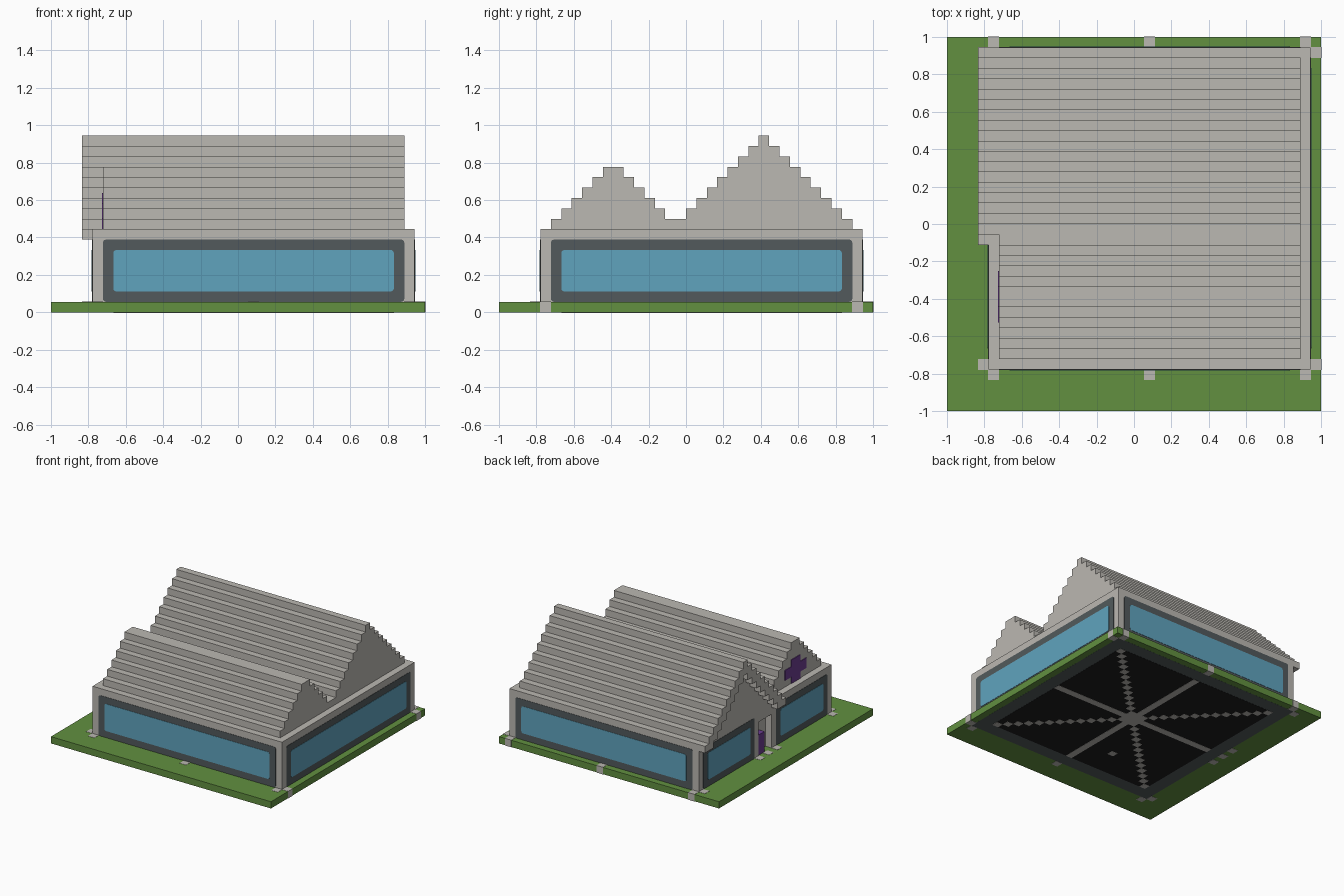
import bpy
import bmesh
import math
from mathutils import Matrix, Vector

U = 1 / 18  # one block of the grid

cube = bpy.data.objects.get("Cube")
if cube:
    bpy.data.objects.remove(cube, do_unlink=True)


def material(name, r, g, b):
    m = bpy.data.materials.new(name)
    m.use_nodes = True
    m.diffuse_color = (r, g, b, 1)
    m.node_tree.nodes["Principled BSDF"].inputs["Base Color"].default_value = (r, g, b, 1)
    return m


STONE = material("pale stone", 0.497, 0.479, 0.445)
GRASS = material("grass green", 0.122, 0.279, 0.051)
FRAME = material("dark frame", 0.084, 0.102, 0.107)
GLASS = material("blue glass", 0.117, 0.371, 0.515)
PURPLE = material("purple", 0.15, 0.045, 0.28)
BLACK = material("black base", 0.012, 0.012, 0.012)


def finish(name, bm, mat):
    bmesh.ops.recalc_face_normals(bm, faces=bm.faces)
    bmesh.ops.scale(bm, vec=(U, U, U), verts=bm.verts)
    mesh = bpy.data.meshes.new(name)
    bm.to_mesh(mesh)
    bm.free()
    mesh.materials.append(mat)
    ob = bpy.data.objects.new(name, mesh)
    bpy.context.collection.objects.link(ob)
    return ob


def boxes(name, spans, mat):
    """Each span is an (x, y, z) triple of (low, high) pairs, in blocks."""
    bm = bmesh.new()
    for span in spans:
        lo, hi = Vector([s[0] for s in span]), Vector([s[1] for s in span])
        bmesh.ops.create_cube(bm, size=1, matrix=Matrix.Translation((lo + hi) / 2)
                              @ Matrix.Diagonal((*(hi - lo), 1)))
    return finish(name, bm, mat)


def prism(name, profile, x0, x1, mat):
    """Extrude a (y, z) profile along x."""
    bm = bmesh.new()
    face = bm.faces.new([bm.verts.new((x0, y, z)) for y, z in profile])
    ext = bmesh.ops.extrude_face_region(bm, geom=[face])
    verts = [v for v in ext["geom"] if isinstance(v, bmesh.types.BMVert)]
    bmesh.ops.translate(bm, vec=(x1 - x0, 0, 0), verts=verts)
    return finish(name, bm, mat)


def steps(a, b, z, n):
    """Stepped gable outline from a to b, rising n blocks from z."""
    up = [p for k in range(n) for p in ((a + k, z + k), (a + k, z + k + 1))]
    return up + [(a + b - y, h) for y, h in reversed(up)]


def rounded(a, b, z0, z1, r):
    """Rounded rectangle outline."""
    pts = []
    for i, (cx, cz) in enumerate([(b - r, z1 - r), (a + r, z1 - r), (a + r, z0 + r), (b - r, z0 + r)]):
        for j in range(4):
            t = math.radians(90 * i + 30 * j)
            pts.append((cx + r * math.cos(t), cz + r * math.sin(t)))
    return pts


def window(side, a, b, wall, turn=0):
    """Frame and glass plates; turned to face along y when asked."""
    out = 1 if wall > 0 else -1
    for part, inset, depth, mat in (("frame", 0, 0.04, FRAME), ("glass", 1, 0.08, GLASS)):
        outline = rounded(a + inset, b - inset, 1 + inset, 7 - inset, 0.3)
        ob = prism(f"{side}_window_{part}", outline, wall - 0.04 * out, wall + depth * out, mat)
        if turn:
            # swap the x and y axes
            ob.data.transform(Matrix(((0, 1, 0, 0), (1, 0, 0, 0), (0, 0, 1, 0), (0, 0, 0, 1))))
            ob.data.flip_normals()


# Ground and the stone blocks set into it
boxes("grass_base", [((-18, 18), (-18, 18), (0, 1))], GRASS)
feet = [(x, y) for x in (-14, 1, 16) for y in (-15, 17)]
feet += [(x, y) for x in (-15, 17) for y in (-14, 16)]
feet += [(-15, y) for y in (-1, 1, 3)]
e = 0.03
boxes("footing_stones", [((x - e, x + 1 + e), (y - e, y + 1 + e), (-e, 1 + e)) for x, y in feet], STONE)

# Walls, with a doorway recess on the right-hand side
boxes("walls", [
    ((-13, 17), (-14, 17), (1, 8)),
    ((-14, -13), (-14, 0), (1, 8)),
    ((-14, -13), (3, 17), (1, 8)),
    ((-14, -13), (0, 3), (6, 8)),
], STONE)
boxes("door", [((-13.9, -13), (1.5, 3), (1, 4))], PURPLE)

# Windows on every side
window("left", -13, 16, 17)
window("front", -13, 16, -14, turn=1)
window("back", -13, 16, 17, turn=1)
window("right_front", -13, -1, -14)
window("right_back", 4, 16, -14)

# Twin stepped roofs and the overhanging eave
prism("front_roof", steps(-13, -1, 8, 6), -13, 16, STONE)
prism("back_roof", steps(-1, 16, 8, 9), -14, 16, STONE)
eave = steps(-2, 17, 7, 10) + steps(0, 15, 7, 8)[::-1]
prism("back_roof_eave", eave, -15, -14, STONE)

# Ornament on the front gable
boxes("gable_ornament", [
    ((-13.1, -12.9), (-8, -6), (8, 11.5)),
    ((-13.1, -12.9), (-9.5, -4.5), (9, 10.5)),
], PURPLE)

# Underside: dark rim, black floor and stone spokes
boxes("floor_rim", [((-14, 17), (-14, 17), (-0.01, 0.1))], FRAME)
boxes("floor_base", [((-12, 15), (-12, 15), (-0.03, 0.1))], BLACK)
cells = [(x, y) for x in range(-12, 15) for y in range(-12, 15)
         if x == 1 or y == 1 or abs(x - 1) == abs(y - 1)]
cells += [(-3, -8)]
boxes("floor_spokes", [((x, x + 1), (y, y + 1), (-0.05, 0.05)) for x, y in cells], STONE)
